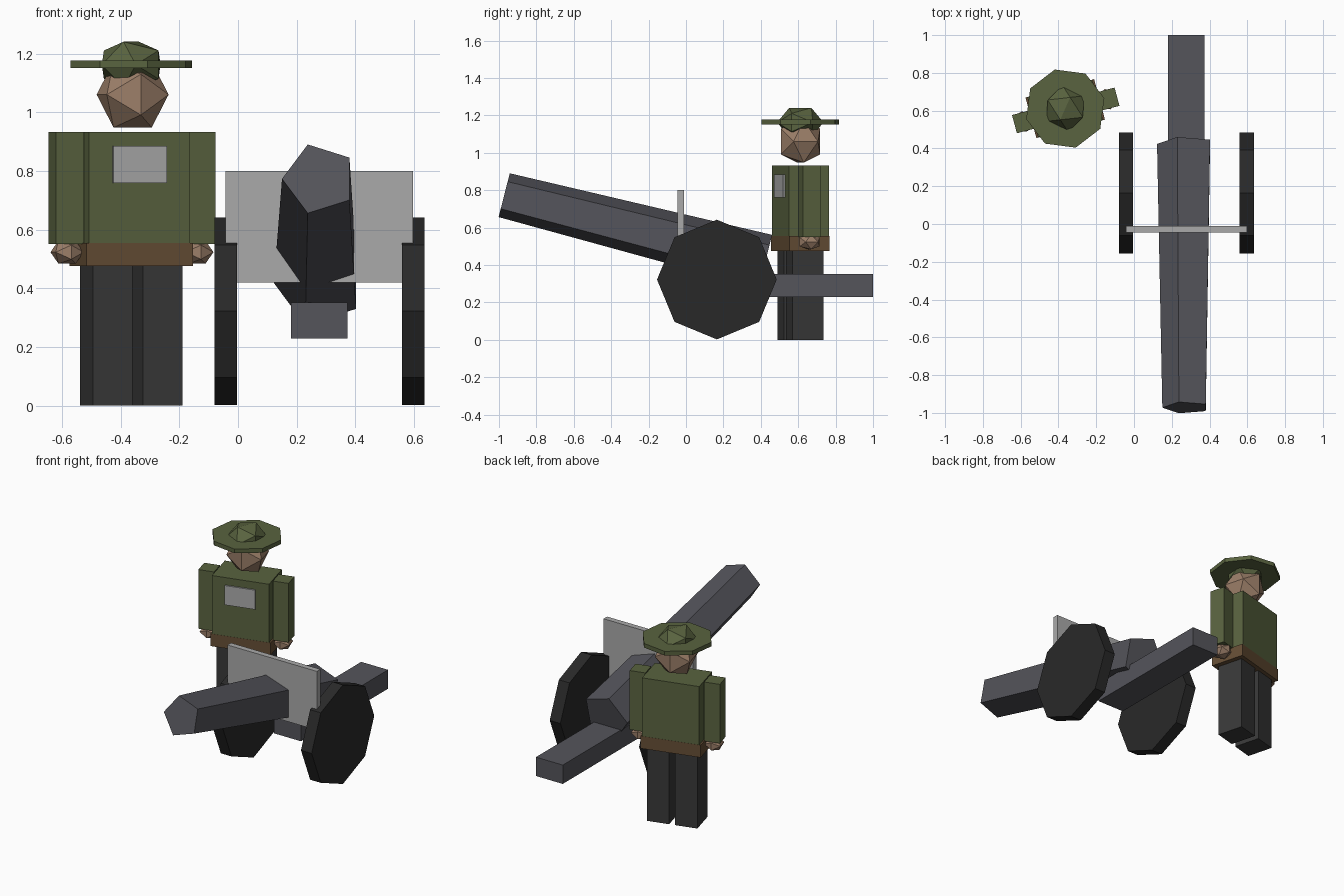
import bpy, bmesh, math
from mathutils import Vector, Matrix

if "Cube" in bpy.data.objects:
    bpy.data.objects.remove(bpy.data.objects["Cube"])

TURN = Matrix.Translation((-0.364, 0.611, 0)) @ Matrix.Rotation(math.radians(15), 4, 'Z')
IDENT = Matrix.Identity(4)


def mat(name, rgb):
    m = bpy.data.materials.new(name)
    m.diffuse_color = (*rgb, 1)
    m.use_nodes = True
    m.node_tree.nodes["Principled BSDF"].inputs["Base Color"].default_value = m.diffuse_color
    return m


olive = mat("olive_cloth", (0.10, 0.125, 0.05))
dark = mat("dark_cloth", (0.04, 0.04, 0.04))
leather = mat("leather", (0.13, 0.075, 0.035))
skin = mat("skin", (0.33, 0.21, 0.14))
steel = mat("gun_steel", (0.09, 0.09, 0.105))
rubber = mat("wheel_black", (0.022, 0.022, 0.022))
plate = mat("plate_grey", (0.4, 0.4, 0.4))


def finish(name, bm, material, m=IDENT):
    bmesh.ops.transform(bm, matrix=m, verts=bm.verts)
    bmesh.ops.recalc_face_normals(bm, faces=bm.faces)
    me = bpy.data.meshes.new(name)
    bm.to_mesh(me)
    bm.free()
    me.materials.append(material)
    ob = bpy.data.objects.new(name, me)
    bpy.context.collection.objects.link(ob)
    return ob


def box(name, c, size, material, m=IDENT):
    bm = bmesh.new()
    bmesh.ops.create_cube(bm, size=1)
    return finish(name, bm, material, m @ Matrix.Translation(c) @ Matrix.Diagonal((*size, 1)))


def ico(name, c, radii, material, spin=0.0):
    # low-poly ball resting on an edge, squashed by radii
    bm = bmesh.new()
    bmesh.ops.create_icosphere(bm, subdivisions=1, radius=1)
    m = (TURN @ Matrix.Translation(c) @ Matrix.Diagonal((*radii, 1))
         @ Matrix.Rotation(math.radians(spin), 4, 'Z')
         @ Matrix.Rotation(math.radians(-31.72), 4, 'Y'))
    return finish(name, bm, material, m)


def frustum(name, sides, p0, r0, p1, r1, u, v, start, material, m=IDENT):
    # straight or tapered prism between two centre points
    bm = bmesh.new()
    u, v = Vector(u).normalized(), Vector(v).normalized()
    rings = []
    for p, r in ((p0, r0), (p1, r1)):
        ring = []
        for i in range(sides):
            a = math.radians(start) + math.tau * i / sides
            ring.append(bm.verts.new(Vector(p) + u * r * math.cos(a) + v * r * math.sin(a)))
        rings.append(ring)
        bm.faces.new(ring)
    a, b = rings
    for i in range(sides):
        j = (i + 1) % sides
        bm.faces.new((a[i], a[j], b[j], b[i]))
    return finish(name, bm, material, m)


# Gunner: body, turned slightly about z
box("torso", (0, 0, 0.739), (0.356, 0.22, 0.386), olive, TURN)
box("belt", (0, 0, 0.515), (0.376, 0.222, 0.08), leather, TURN)
box("chest_patch", (0, -0.109, 0.822), (0.19, 0.022, 0.125), plate, TURN)
for side, s in (("left", -1), ("right", 1)):
    box(side + "_leg", (s * 0.088, 0, 0.24), (0.139, 0.17, 0.48), dark, TURN)
    box(side + "_arm", (s * 0.232, -0.01, 0.741), (0.098, 0.1, 0.382), olive, TURN)
    ico(side + "_hand", (s * 0.229, -0.01, 0.523), (0.058, 0.065, 0.046), skin)

# Gunner: head and brimmed hat
ico("head", (0.005, 0, 1.06), (0.128, 0.128, 0.132), skin)
frustum("hat_brim", 8, (0, 0, 1.15), 0.214, (0, 0, 1.177), 0.214,
        (1, 0, 0), (0, 1, 0), 0, olive, TURN)
ico("hat_crown", (0, 0, 1.162), (0.12, 0.125, 0.092), olive, 50)

# Field gun: five-sided tapered barrel, raised at the front
frustum("barrel", 5, (0.277, -0.972, 0.773), 0.127, (0.277, 0.424, 0.418), 0.155,
        (1, 0, 0), (0, 0.247, 0.969), 180, steel)

# Field gun: shield and trail
box("gun_shield", (0.277, -0.028, 0.61), (0.64, 0.036, 0.38), plate)
box("trail", (0.277, 0.555, 0.29), (0.192, 0.89, 0.122), steel)

# Field gun: octagonal wheels
for side, x in (("left", -0.042), ("right", 0.597)):
    frustum(side + "_wheel", 8, (x - 0.038, 0.165, 0.322), 0.32, (x + 0.038, 0.165, 0.322), 0.32,
            (0, 1, 0), (0, 0, 1), 0, rubber)
